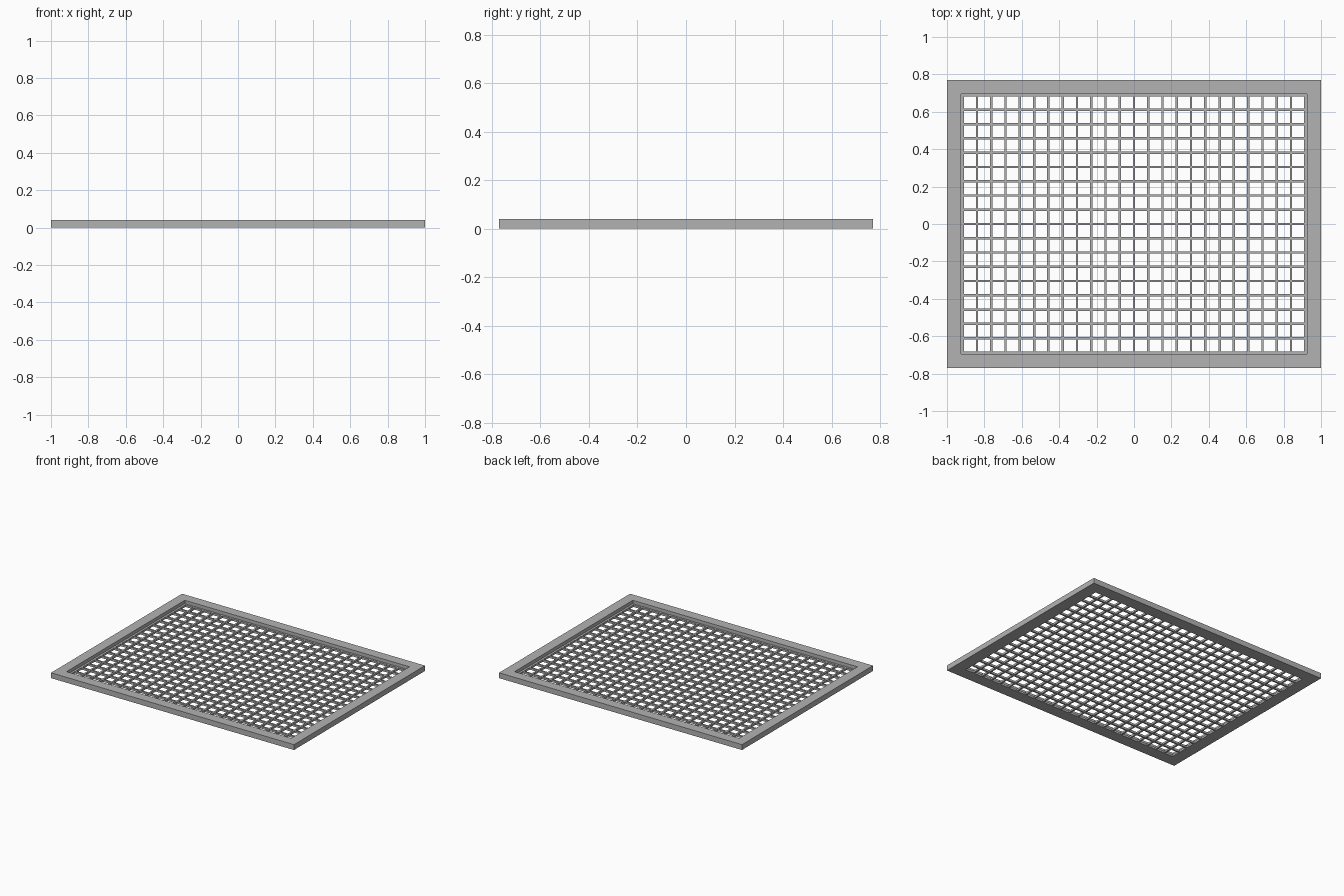
import bpy
import bmesh

cube = bpy.data.objects.get("Cube")
if cube:
    bpy.data.objects.remove(cube, do_unlink=True)

HALF_X, HALF_Y, HEIGHT = 1.0, 0.77, 0.04      # outer frame
IN_X, IN_Y = 0.925, 0.695                     # frame opening
COLS, ROWS, PITCH, HOLE = 24, 18, 0.0763, 0.064
GRILLE_T = 0.015

grey = bpy.data.materials.new("plain grey")
grey.use_nodes = True
colour = (0.45, 0.45, 0.45, 1)
grey.diffuse_color = colour
grey.node_tree.nodes["Principled BSDF"].inputs["Base Color"].default_value = colour


def cut_lines(half, count):
    """Coordinates of the borders and of both edges of every hole."""
    lines = [-half]
    for i in range(count):
        centre = (i - (count - 1) / 2) * PITCH
        lines += [centre - HOLE / 2, centre + HOLE / 2]
    return lines + [half]


def perforated_plate(name, xs, ys, thickness):
    """Plate on z = 0 whose odd/odd cells are open."""
    bm = bmesh.new()
    verts = [[bm.verts.new((x, y, 0)) for x in xs] for y in ys]
    for j in range(len(ys) - 1):
        for i in range(len(xs) - 1):
            if i % 2 and j % 2:
                continue
            bm.faces.new((verts[j][i], verts[j][i + 1],
                          verts[j + 1][i + 1], verts[j + 1][i]))
    top = bmesh.ops.extrude_face_region(bm, geom=bm.faces[:])["geom"]
    bmesh.ops.translate(bm, vec=(0, 0, thickness),
                        verts=[g for g in top if isinstance(g, bmesh.types.BMVert)])
    bmesh.ops.recalc_face_normals(bm, faces=bm.faces[:])
    mesh = bpy.data.meshes.new(name)
    bm.to_mesh(mesh)
    bm.free()
    mesh.materials.append(grey)
    obj = bpy.data.objects.new(name, mesh)
    bpy.context.collection.objects.link(obj)
    return obj


# Raised rectangular rim
perforated_plate("frame", [-HALF_X, -IN_X, IN_X, HALF_X],
                 [-HALF_Y, -IN_Y, IN_Y, HALF_Y], HEIGHT)

# Thin grille with square openings, flush with the underside
perforated_plate("grille", cut_lines(IN_X, COLS), cut_lines(IN_Y, ROWS), GRILLE_T)
